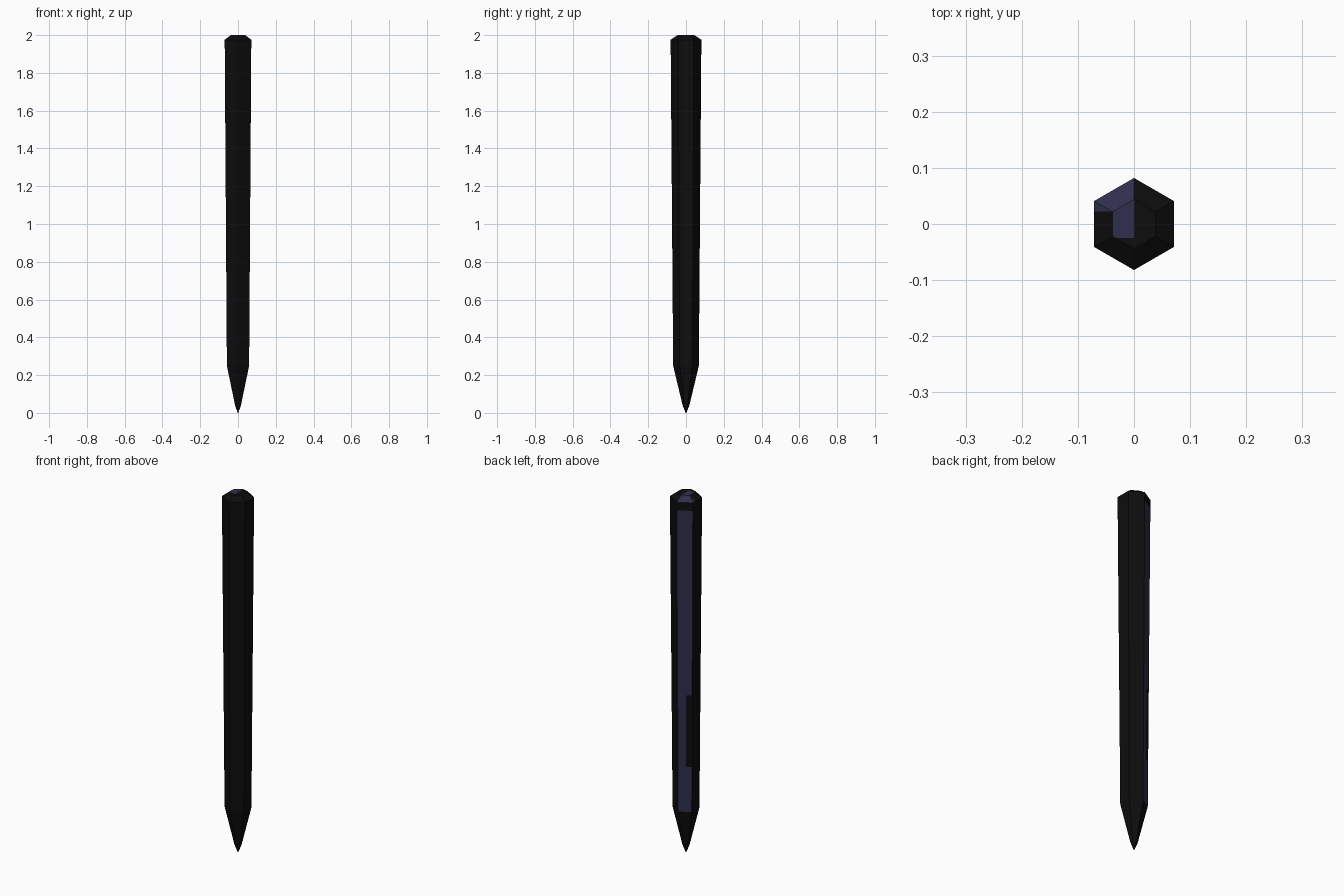
import bpy, bmesh, math
from mathutils import Vector

if "Cube" in bpy.data.objects:
    bpy.data.objects.remove(bpy.data.objects["Cube"])


def material(name, rgb):
    m = bpy.data.materials.new(name)
    m.diffuse_color = (*rgb, 1)
    m.use_nodes = True
    m.node_tree.nodes["Principled BSDF"].inputs["Base Color"].default_value = m.diffuse_color
    return m


black = material("soft black", (0.004, 0.004, 0.004))
navy = material("dark navy", (0.028, 0.028, 0.075))

# Profile of the hexagonal stake: (height, corner radius)
PROFILE = [(0.0, 0.002), (0.04, 0.018), (0.25, 0.068), (1.93, 0.081),
           (1.975, 0.082), (2.0, 0.044)]

bm = bmesh.new()
rings = []
for z, r in PROFILE:
    rings.append([bm.verts.new((r * math.cos(math.radians(90 + 60 * k)),
                                r * math.sin(math.radians(90 + 60 * k)), z))
                  for k in range(6)])
for a, b in zip(rings, rings[1:]):
    for k in range(6):
        n = (k + 1) % 6
        bm.faces.new((a[k], a[n], b[n], b[k]))
bm.faces.new(rings[0][::-1])
bm.faces.new(rings[-1])
bm.normal_update()


def cut(test, co, no):
    """Slice the faces passing the test with a plane."""
    faces = [f for f in bm.faces if test(f.calc_center_median(), f.normal)]
    geom = set(faces)
    for f in faces:
        geom.update(f.edges)
        geom.update(f.verts)
    bmesh.ops.bisect_plane(bm, geom=list(geom), plane_co=co, plane_no=no, dist=1e-5)
    bm.normal_update()


back_left = Vector((-0.5, math.sqrt(3) / 2, 0))
shaft_side = lambda c, n: 0.25 < c.z < 1.93 and n.dot(back_left) > 0.9
top = lambda c, n: n.z > 0.99
left_bevel = lambda c, n: 1.976 < c.z < 1.999 and n.x < -0.3 and abs(c.y) < 0.03

# Cut lines for the painted patches
cut(shaft_side, (0, 0, 0.90), (0, 0, 1))
cut(shaft_side, (0, 0, 0.50), (0, 0, 1))
a = math.radians(124)
cut(lambda c, n: shaft_side(c, n) and 0.5 < c.z < 0.9,
    (0, 0, 0), (-math.sin(a), math.cos(a), 0))
cut(top, (0, 0, 2), (1, 0, 0))
cut(top, (0, -0.025, 2), (0, 1, 0))
cut(left_bevel, (0, 0.022, 2), (0, 1, 0))

# Navy on the back left side, part of the bevel and part of the top
for f in bm.faces:
    c, n = f.calc_center_median(), f.normal
    paint = False
    if shaft_side(c, n):
        worn = 0.5 < c.z < 0.9 and math.degrees(math.atan2(c.y, c.x)) > 124
        paint = not worn
    elif top(c, n):
        paint = c.x < 0 and c.y > -0.025
    elif 1.976 < c.z < 1.999:
        paint = (n.x < -0.05 and n.y > 0.2) or (n.x < -0.3 and abs(n.y) < 0.1 and c.y > 0.022)
    f.material_index = 1 if paint else 0

mesh = bpy.data.meshes.new("hexagonal_stake")
bm.to_mesh(mesh)
bm.free()
mesh.materials.append(black)
mesh.materials.append(navy)
bpy.context.collection.objects.link(bpy.data.objects.new("hexagonal_stake", mesh))
